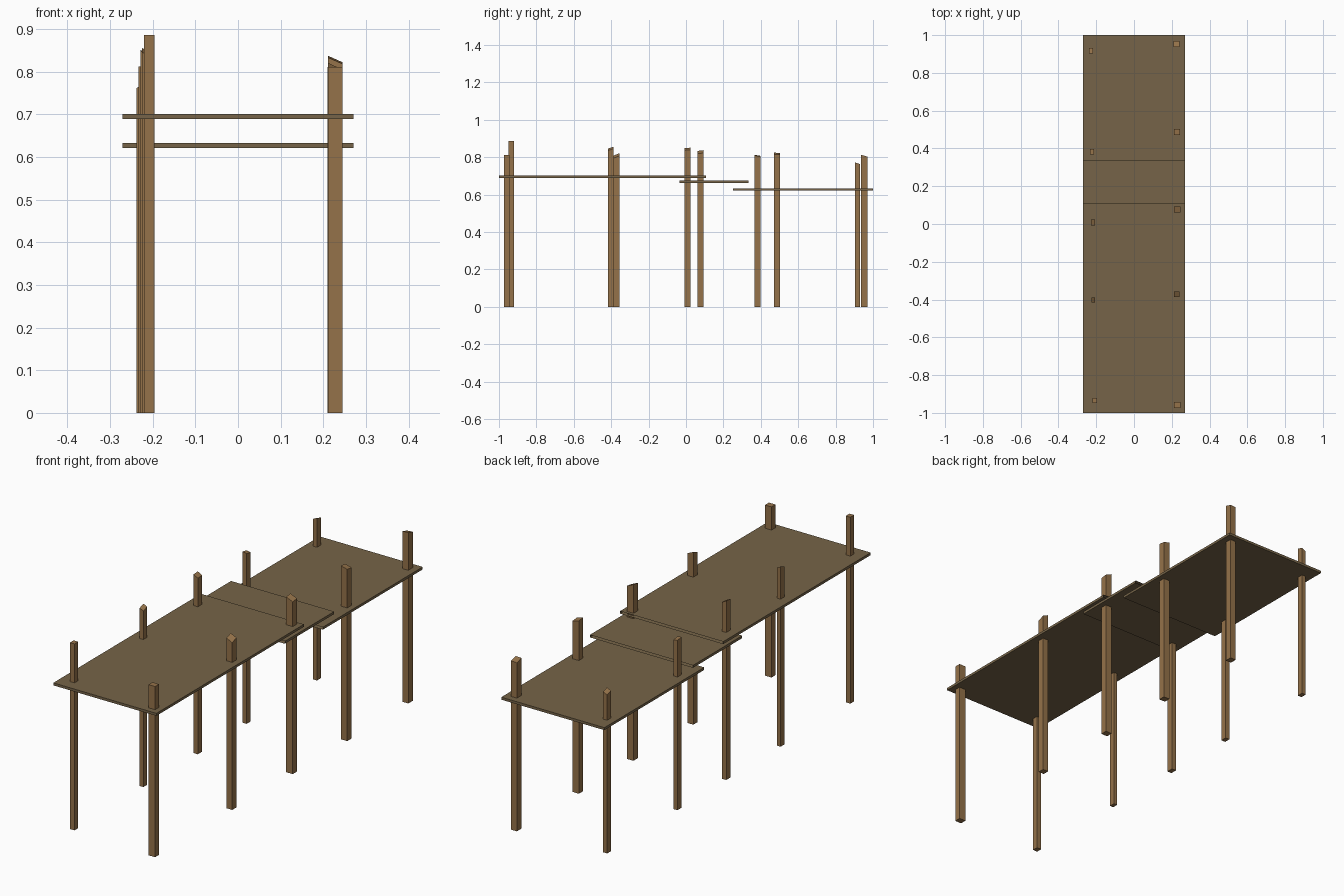
import bpy, bmesh

if "Cube" in bpy.data.objects:
    bpy.data.objects.remove(bpy.data.objects["Cube"])


def material(name, rgb):
    m = bpy.data.materials.new(name)
    m.diffuse_color = (*rgb, 1)
    m.use_nodes = True
    m.node_tree.nodes["Principled BSDF"].inputs["Base Color"].default_value = m.diffuse_color
    return m


deck_wood = material("deck_wood", (0.18, 0.127, 0.065))
post_wood = material("post_wood", (0.30, 0.17, 0.068))


def box(name, x, y, z, mat, slope=(0, 0), open_ends=()):
    """Box from ranges; slope = rise of the top across x and y; open_ends = y signs left uncapped."""
    bm = bmesh.new()
    bmesh.ops.create_cube(bm, size=1)
    bm.normal_update()
    ends = [f for f in bm.faces if abs(f.normal.y) > 0.9 and round(f.normal.y) in open_ends]
    if ends:
        bmesh.ops.delete(bm, geom=ends, context='FACES_ONLY')
    for v in bm.verts:
        u, w, t = v.co
        v.co = [r[0] + (c + 0.5) * (r[1] - r[0]) for r, c in zip((x, y, z), (u, w, t))]
        if t > 0:
            v.co.z += u * slope[0] + w * slope[1]
    mesh = bpy.data.meshes.new(name)
    bm.to_mesh(mesh)
    bm.free()
    mesh.materials.append(mat)
    ob = bpy.data.objects.new(name, mesh)
    bpy.context.collection.objects.link(ob)
    return ob


# Three stepped deck panels, uncapped where they overlap
W = (-0.271, 0.271)
box("front_deck", W, (-1.0, 0.108), (0.689, 0.701), deck_wood, open_ends=(1,))
box("middle_deck", W, (-0.035, 0.335), (0.663, 0.675), deck_wood, open_ends=(-1, 1))
box("rear_deck", W, (0.25, 1.0), (0.621, 0.633), deck_wood, open_ends=(-1,))

# Posts: centre x, centre y, width, depth, mean height, top rise across x and y
left_posts = [
    (-0.208, -0.934, 0.024, 0.028, 0.886, 0, 0),
    (-0.216, -0.402, 0.019, 0.028, 0.846, -0.010, 0.010),
    (-0.217, 0.008, 0.023, 0.032, 0.844, -0.012, 0.002),
    (-0.222, 0.382, 0.022, 0.030, 0.808, -0.004, -0.005),
    (-0.227, 0.917, 0.021, 0.029, 0.763, 0.010, -0.009),
]
right_posts = [
    (0.228, -0.958, 0.034, 0.030, 0.811, 0, 0),
    (0.226, -0.372, 0.030, 0.031, 0.808, -0.014, 0.012),
    (0.228, 0.077, 0.034, 0.032, 0.828, -0.015, 0.004),
    (0.228, 0.487, 0.033, 0.032, 0.819, -0.009, -0.003),
    (0.225, 0.953, 0.030, 0.034, 0.807, 0.002, -0.010),
]
for side, posts in (("left", left_posts), ("right", right_posts)):
    for i, (x, y, w, d, h, sx, sy) in enumerate(posts, 1):
        box(f"{side}_post_{i}", (x - w / 2, x + w / 2), (y - d / 2, y + d / 2),
            (0, h), post_wood, (sx, sy))
